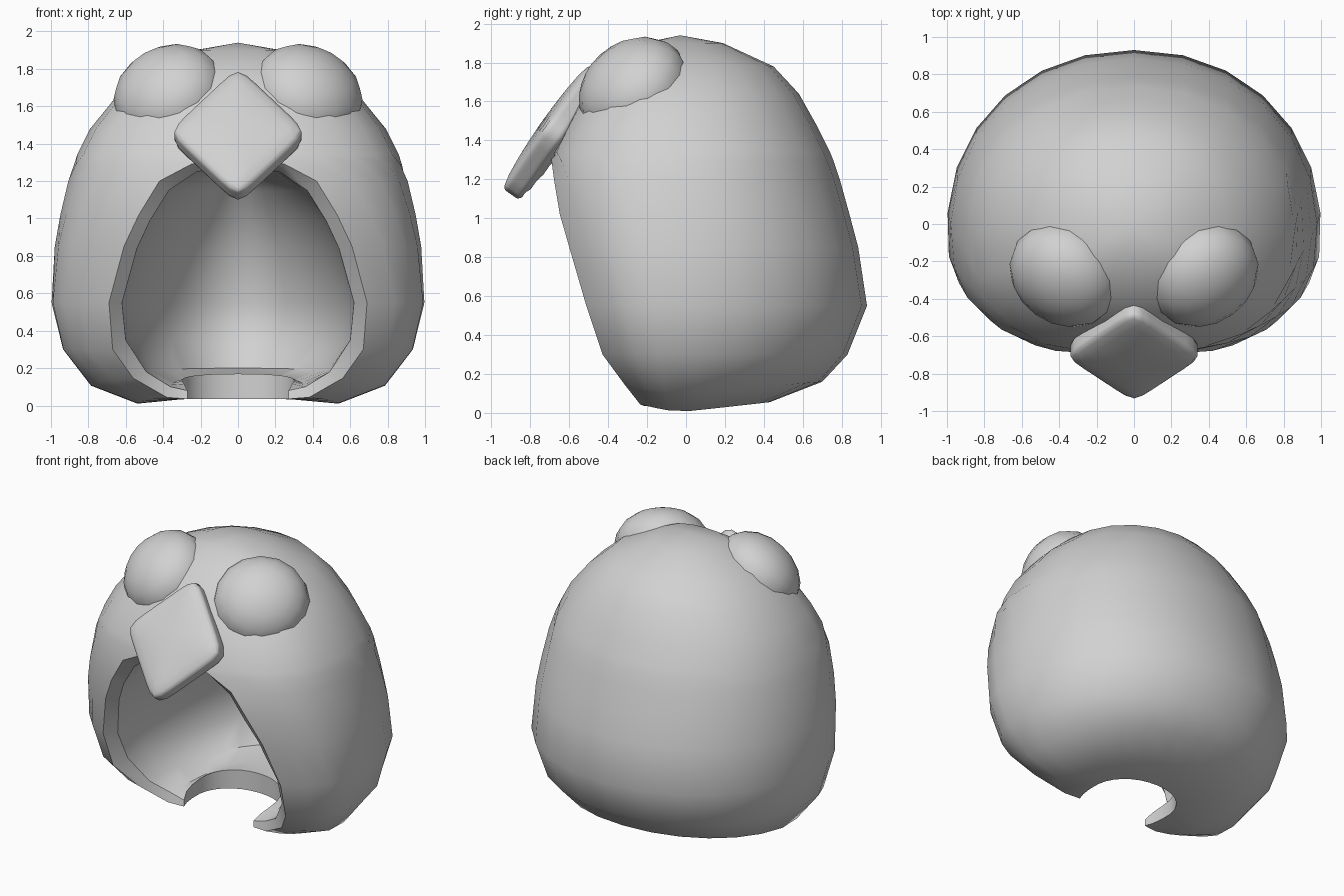
import bpy, bmesh, math
from mathutils import Matrix, Vector

if "Cube" in bpy.data.objects:
    bpy.data.objects.remove(bpy.data.objects["Cube"])

grey = bpy.data.materials.new("plain_grey")
grey.diffuse_color = (0.64, 0.64, 0.64, 1)
grey.use_nodes = True
grey.node_tree.nodes["Principled BSDF"].inputs["Base Color"].default_value = grey.diffuse_color


def finish(name, bm, angle):
    me = bpy.data.meshes.new(name)
    bmesh.ops.recalc_face_normals(bm, faces=bm.faces)
    bm.to_mesh(me)
    bm.free()
    me.materials.append(grey)
    ob = bpy.data.objects.new(name, me)
    bpy.context.collection.objects.link(ob)
    bpy.ops.object.select_all(action='DESELECT')
    ob.select_set(True)
    bpy.context.view_layer.objects.active = ob
    bpy.ops.object.shade_smooth_by_angle(angle=math.radians(angle))
    return ob


# Hood outside: rings of (height, half width, front y, back y, half face opening, front/back lift)
CY, SEG = -0.03, 20
RINGS = [
    (1.94, 0.0, -0.03, -0.03, 0, 0),
    (1.90, 0.23, -0.22, 0.19, 0, 0),
    (1.78, 0.50, -0.41, 0.45, 0, 0),
    (1.64, 0.66, -0.53, 0.58, 0, 0),
    (1.48, 0.79, -0.62, 0.67, 0, 0),
    (1.34, 0.86, -0.69, 0.74, 0, 0),
    (1.29, 0.88, -0.70, 0.76, 0.25, 0),
    (1.20, 0.91, -0.715, 0.79, 0.42, 0),
    (1.02, 0.95, -0.71, 0.84, 0.53, 0),
    (0.85, 0.98, -0.68, 0.885, 0.61, 0),
    (0.55, 1.00, -0.61, 0.93, 0.69, 0),
    (0.30, 0.94, -0.52, 0.83, 0.67, 0),
    (0.10, 0.79, -0.38, 0.70, 0.56, 0.06),
    (0.005, 0.54, -0.28, 0.43, 0.38, 0.05),
    (0.035, 0.30, -0.35, 0.23, 0.27, 0),
]
# Hood cavity: rings of (height, half width at the face, front y, back y, back lift)
CAVITY = [
    (1.28, 0.0, -0.62, 0.30, 0),
    (1.25, 0.22, -0.62, 0.40, 0),
    (1.15, 0.37, -0.62, 0.50, 0),
    (0.99, 0.47, -0.60, 0.60, 0),
    (0.84, 0.54, -0.55, 0.68, 0),
    (0.55, 0.62, -0.45, 0.75, 0),
    (0.35, 0.60, -0.37, 0.74, 0),
    (0.18, 0.49, -0.28, 0.62, 0.02),
    (0.10, 0.36, -0.21, 0.42, 0.07),
]
bm = bmesh.new()
outer, inner = [], []
for z, w, front, back, gap, lift in RINGS:
    start = math.asin((gap / w) ** 1.3) if gap else 0.0
    row = []
    for i in range(SEG + 1):
        t = start + (2 * math.pi - 2 * start) * i / SEG
        s, c = math.sin(t), math.cos(t)
        n = 2.6 if c > 0 else 2.1
        x = w * math.copysign(abs(s) ** (2 / n), s)
        depth = front - CY if c > 0 else back - CY
        y = CY + depth * abs(c) ** (2 / n)
        row.append(bm.verts.new((x, y, z + lift * abs(c))))
    outer.append(row)
for z, w, front, back, lift in CAVITY:
    arc = [math.pi * i / SEG for i in range(SEG + 1)]
    inner.append([bm.verts.new((w * math.cos(t), front + (back - front) * math.sin(t),
                                z + lift * math.sin(t))) for t in arc])
# Neck notch edge, straight above the outside edge
inner.append([bm.verts.new((v.co.x, v.co.y, 0.08 + 0.09 * math.sin(math.pi * i / SEG) ** 0.5))
              for i, v in enumerate(outer[-1])])
for rows in (outer, inner, [outer[-1], inner[-1]]):
    for a, b in zip(rows, rows[1:]):
        for i in range(SEG):
            bm.faces.new((a[i], a[i + 1], b[i + 1], b[i]))
# Rim of the face opening
face_rows = outer[-len(inner):]
for k in range(len(inner) - 1):
    for e in (0, SEG):
        bm.faces.new((face_rows[k][e], face_rows[k + 1][e], inner[k + 1][e], inner[k][e]))
bmesh.ops.remove_doubles(bm, verts=bm.verts, dist=0.0005)
finish("hood_shell", bm, 42)

# Eyes: flattened balls lying on the head
for side, name in ((1, "right_eye"), (-1, "left_eye")):
    bm = bmesh.new()
    bmesh.ops.create_uvsphere(bm, u_segments=16, v_segments=10, radius=1)
    turn = Vector((0.42 * side, -0.58, 0.70)).to_track_quat('Z', 'Y').to_matrix().to_4x4()
    bm.transform(Matrix.Translation((0.37 * side, -0.27, 1.665)) @ turn
                 @ Matrix.Diagonal((0.31, 0.30, 0.23, 1)))
    finish(name, bm, 60)

# Beak: tilted diamond cushion with rounded corners and thinner rim
bm = bmesh.new()
bmesh.ops.create_cube(bm, size=2)
bmesh.ops.subdivide_edges(bm, edges=bm.edges[:], cuts=7, use_grid_fill=True)
P = 8
for v in bm.verts:
    v.co /= sum(abs(k) ** P for k in v.co) ** (1 / P)
    rim = max(abs(v.co.x), abs(v.co.y))
    v.co.z *= 0.085 * (1 - 0.35 * rim * rim)
half = 1 / (2 * 0.917)
bm.transform(Matrix.Translation((0, -0.675, 1.442)) @ Matrix.Rotation(math.radians(55), 4, 'X')
             @ Matrix.Diagonal((0.34 * half * math.sqrt(2), 0.39 * half * math.sqrt(2), 1, 1))
             @ Matrix.Rotation(math.pi / 4, 4, 'Z'))
finish("beak", bm, 60)
